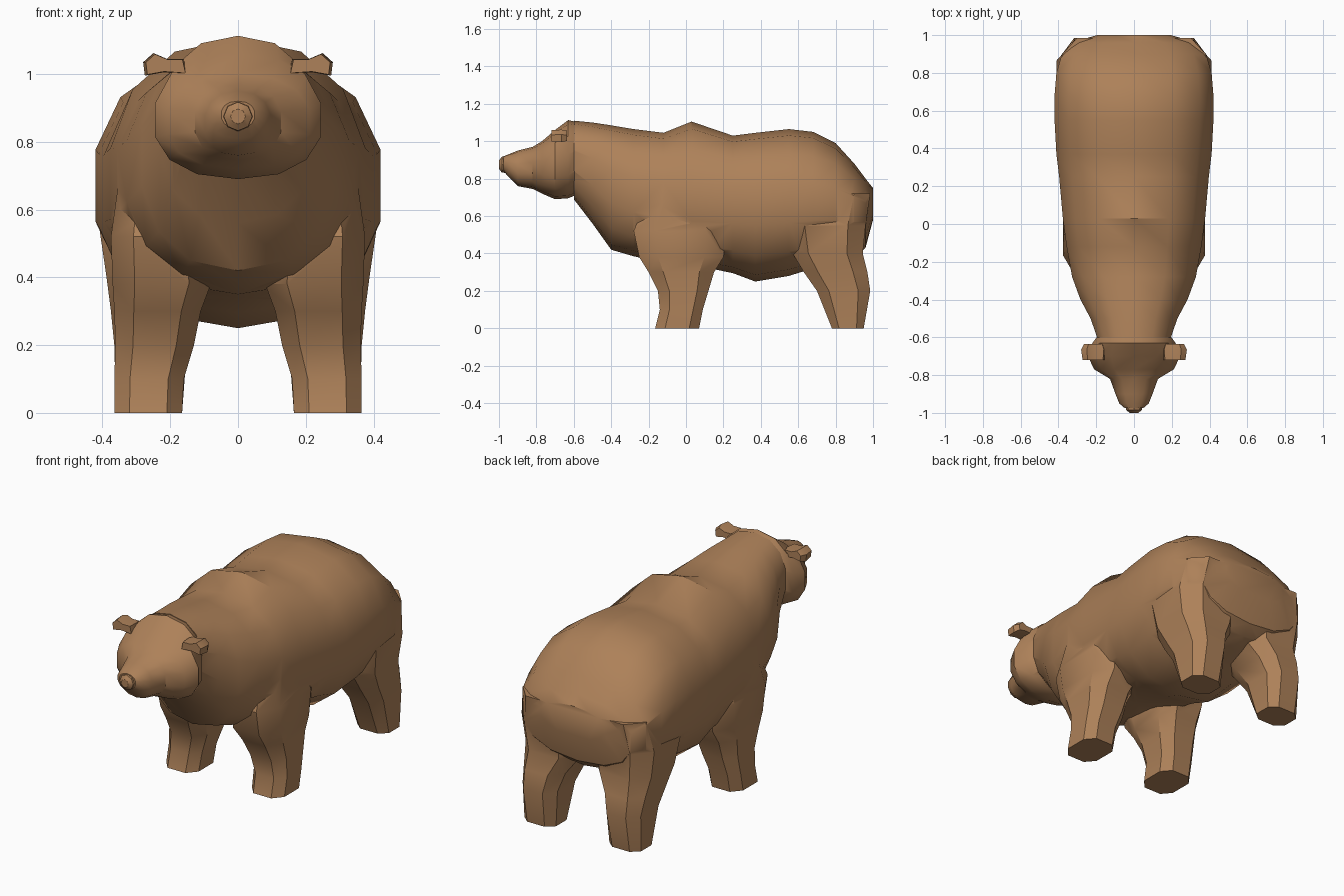
import bpy, bmesh, math

if "Cube" in bpy.data.objects:
    bpy.data.objects.remove(bpy.data.objects["Cube"])

fur = bpy.data.materials.new("brown_fur")
fur.diffuse_color = (0.42, 0.22, 0.10, 1)
fur.use_nodes = True
fur.node_tree.nodes["Principled BSDF"].inputs["Base Color"].default_value = fur.diffuse_color


def loft(name, rings):
    """Closed mesh skinned through rings of equal point count."""
    bm = bmesh.new()
    loops = [[bm.verts.new(p) for p in r] for r in rings]
    n = len(loops[0])
    for a, b in zip(loops, loops[1:]):
        for i in range(n):
            j = (i + 1) % n
            bm.faces.new((a[i], a[j], b[j], b[i]))
    bm.faces.new(loops[0])
    bm.faces.new(loops[-1])
    bmesh.ops.recalc_face_normals(bm, faces=bm.faces)
    me = bpy.data.meshes.new(name)
    bm.to_mesh(me)
    bm.free()
    ob = bpy.data.objects.new(name, me)
    bpy.context.collection.objects.link(ob)
    me.materials.append(fur)
    return ob


def section(y, top, bottom, w, mid, n=14, power=2.3):
    """Rounded cross-section in xz, widest at height mid."""
    pts = []
    for i in range(n):
        t = 2 * math.pi * i / n + math.pi / 2
        c, s = math.cos(t), math.sin(t)
        x = math.copysign(abs(c) ** (2 / power), c) * w
        h = abs(s) ** (2 / power)
        z = mid + h * (top - mid) if s > 0 else mid - h * (mid - bottom)
        pts.append((x, y, z))
    return pts


def leg_ring(side, z, y0, y1, x0, x1, k=0.55):
    """Chamfered rectangle in xy."""
    cx, cy, rx, ry = (x0 + x1) / 2, (y0 + y1) / 2, (x1 - x0) / 2, (y1 - y0) / 2
    octo = [(1, -k), (1, k), (k, 1), (-k, 1), (-1, k), (-1, -k), (-k, -1), (k, -1)]
    return [(side * (cx + u * rx), cy + v * ry, z) for u, v in octo]


def union(target, part):
    bpy.context.view_layer.objects.active = target
    m = target.modifiers.new("join", 'BOOLEAN')
    m.operation = 'UNION'
    m.solver = 'EXACT'
    m.object = part
    bpy.ops.object.modifier_apply(modifier=m.name)
    bpy.data.objects.remove(part)


# torso and neck: y, top, bottom, half width, height of widest point
torso = [
    (-0.60, 1.11, 0.69, 0.20, 0.90), (-0.50, 1.10, 0.56, 0.235, 0.84),
    (-0.40, 1.085, 0.42, 0.29, 0.76), (-0.28, 1.065, 0.385, 0.335, 0.71),
    (-0.12, 1.045, 0.35, 0.365, 0.68), (0.03, 1.105, 0.34, 0.385, 0.66),
    (0.25, 1.03, 0.295, 0.405, 0.66), (0.37, 1.045, 0.25, 0.42, 0.66),
    (0.55, 1.065, 0.28, 0.43, 0.67), (0.68, 1.05, 0.32, 0.43, 0.67),
    (0.80, 0.99, 0.35, 0.42, 0.66), (0.90, 0.88, 0.38, 0.39, 0.64),
    (0.96, 0.80, 0.43, 0.34, 0.62), (1.00, 0.75, 0.58, 0.20, 0.67)]
body = loft("bear_body", [section(*s) for s in torso])

# legs: z, back/front y, inner/outer x
front_leg = [
    (0, -0.165, 0.07, 0.165, 0.365), (0.10, -0.14, 0.09, 0.16, 0.365),
    (0.20, -0.15, 0.12, 0.13, 0.362), (0.30, -0.20, 0.15, 0.11, 0.365),
    (0.38, -0.25, 0.20, 0.08, 0.37), (0.52, -0.28, 0.22, 0.08, 0.375),
    (0.70, -0.20, 0.15, 0.10, 0.35)]
hind_leg = [
    (0, 0.78, 0.95, 0.165, 0.36), (0.20, 0.70, 0.985, 0.15, 0.365),
    (0.30, 0.63, 0.97, 0.12, 0.375), (0.40, 0.57, 0.945, 0.05, 0.388),
    (0.55, 0.54, 0.96, 0.04, 0.41), (0.72, 0.60, 0.985, 0.03, 0.38)]
for side in (-1, 1):
    for name, rows in (("front_leg", front_leg), ("hind_leg", hind_leg)):
        union(body, loft(name, [leg_ring(side, *r) for r in rows]))

# head and muzzle
skull = [
    (-0.57, 1.10, 0.72, 0.18, 0.90), (-0.63, 1.113, 0.695, 0.225, 0.86),
    (-0.70, 1.06, 0.69, 0.25, 0.86), (-0.77, 1.00, 0.72, 0.215, 0.86),
    (-0.82, 0.97, 0.745, 0.13, 0.86), (-0.90, 0.95, 0.76, 0.10, 0.85),
    (-0.95, 0.93, 0.81, 0.08, 0.87), (-0.975, 0.92, 0.84, 0.05, 0.88)]
union(body, loft("head", [section(*s) for s in skull]))

# nose
nose = loft("nose", [section(y, 0.875 + r, 0.875 - r, r, 0.875, 8, 2)
                     for y, r in ((-0.95, 0.046), (-0.985, 0.042), (-1.0, 0.022))])

# ears: small flared plates
outline = [(0.15, 1.00), (0.16, 1.045), (0.21, 1.045), (0.25, 1.062),
           (0.28, 1.035), (0.275, 0.995), (0.22, 1.005)]
ears = []
for side in (-1, 1):
    ears.append(loft("ear", [
        [(side * (0.2 + (x - 0.2) * k), y, 1.03 + (z - 1.03) * k) for x, z in outline]
        for y, k in ((-0.635, 0.8), (-0.665, 1.0), (-0.72, 0.9))]))

# smooth shading with crisp creases
for ob in [body, nose] + ears:
    bpy.ops.object.select_all(action='DESELECT')
    ob.select_set(True)
    bpy.context.view_layer.objects.active = ob
    bpy.ops.object.shade_smooth_by_angle(angle=math.radians(35))
